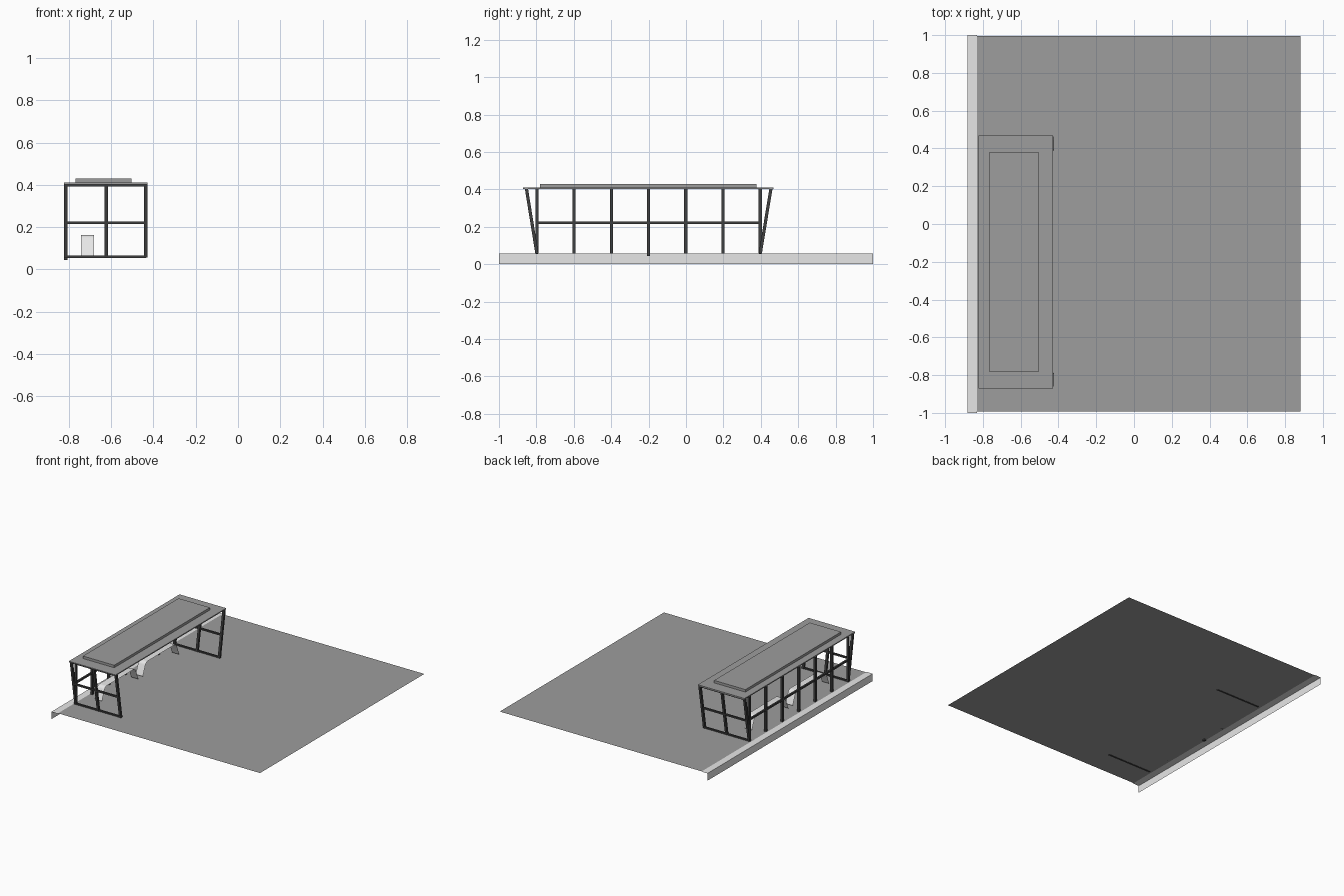
import bpy, bmesh
from mathutils import Vector

cube = bpy.data.objects.get("Cube")
if cube:
    bpy.data.objects.remove(cube, do_unlink=True)


def material(name, level):
    m = bpy.data.materials.new(name)
    m.use_nodes = True
    colour = (level, level, level, 1)
    m.diffuse_color = colour
    m.node_tree.nodes["Principled BSDF"].inputs["Base Color"].default_value = colour
    return m


PALE = material("pale grey", 0.8)
GREY = material("mid grey", 0.34)
DARK = material("dark grey", 0.05)


def finish(name, bm, mat):
    bmesh.ops.recalc_face_normals(bm, faces=bm.faces)
    mesh = bpy.data.meshes.new(name)
    bm.to_mesh(mesh)
    bm.free()
    mesh.materials.append(mat)
    ob = bpy.data.objects.new(name, mesh)
    bpy.context.collection.objects.link(ob)
    return ob


def box(name, lo, hi, mat):
    bm = bmesh.new()
    bmesh.ops.create_cube(bm, size=1)
    lo, hi = Vector(lo), Vector(hi)
    for v in bm.verts:
        v.co = (lo + hi) / 2 + v.co * (hi - lo)
    return finish(name, bm, mat)


def post(name, foot, head, width=0.017):
    """Square post with level ends, leaning from foot to head."""
    bm = bmesh.new()
    bmesh.ops.create_cube(bm, size=1)
    for v in bm.verts:
        end = Vector(head if v.co.z > 0 else foot)
        v.co = end + Vector((v.co.x, v.co.y, 0)) * width
    return finish(name, bm, DARK)


def strip(name, points, axis, length, mat, flip=False):
    """Open sheet: a polyline swept along an axis."""
    bm = bmesh.new()
    verts = [bm.verts.new(p) for p in points]
    edges = [bm.edges.new(pair) for pair in zip(verts, verts[1:])]
    out = bmesh.ops.extrude_edge_only(bm, edges=edges)
    moved = [g for g in out["geom"] if isinstance(g, bmesh.types.BMVert)]
    bmesh.ops.translate(bm, verts=moved, vec=Vector(axis) * length)
    ob = finish(name, bm, mat)
    # outward (upward) normals on the open sheet
    if sum(p.normal.z * p.area for p in ob.data.polygons) < 0:
        ob.data.flip_normals()
    return ob


GROUND = 0.056
BACK, MID, FRONT = -0.815, -0.624, -0.436      # frame lines across the depth
NEAR, FAR = -0.797, 0.397                      # feet of the two end frames
ROOF = 0.403

# Paving sheet and the L-shaped kerb along its edge
strip("paving", [(-0.83, -0.993, GROUND), (0.882, -0.993, GROUND)], (0, 1, 0), 1.988, GREY)
strip("kerb", [(-0.882, -1, 0), (-0.882, -1, GROUND), (-0.83, -1, GROUND)], (0, 1, 0), 2, PALE)

# Roof slab with a raised cap
box("roof_slab", (-0.823, -0.872, ROOF), (-0.428, 0.468, 0.411), GREY)
box("roof_cap", (-0.768, -0.78, 0.411), (-0.503, 0.378, 0.43), GREY)

# Upright back wall posts and their rail; the middle post is set into the paving
count = 7
for i in range(count):
    y = NEAR + (FAR - NEAR) * i / (count - 1)
    foot = 0.044 if i == count // 2 else GROUND
    post(f"back_post_{i + 1}", (BACK, y, foot), (BACK, y, ROOF))
box("back_rail", (BACK - 0.007, NEAR, 0.215), (BACK + 0.007, FAR, 0.228), DARK)

# End frames leaning outwards
for side, foot_y, lean in (("front", NEAR, -0.056), ("rear", FAR, 0.057)):
    for label, x in (("back", BACK), ("middle", MID), ("open", FRONT)):
        post(f"{side}_{label}_post", (x, foot_y, GROUND), (x, foot_y + lean, ROOF))
    for label, z in (("bottom", 0.060), ("middle", 0.2215), ("top", 0.399)):
        y = foot_y + lean * (z - GROUND) / (ROOF - GROUND)
        box(f"{side}_{label}_rail", (BACK, y - 0.007, z - 0.006),
            (FRONT, y + 0.007, z + 0.006), DARK)

# Two arched sheet benches with rounded shoulders
for label, start in (("front", -0.674), ("rear", -0.179)):
    profile = [(0, 0.067), (0.038, 0.163), (0.403, 0.163), (0.441, 0.067)]
    bench = strip(f"{label}_bench", [(-0.742, start + y, z) for y, z in profile],
                  (1, 0, 0), 0.061, PALE)
    bm = bmesh.new()
    bm.from_mesh(bench.data)
    creases = [e for e in bm.edges if len(e.link_faces) == 2]
    bmesh.ops.bevel(bm, geom=creases, offset=0.022, segments=5, profile=0.5, affect='EDGES')
    bm.to_mesh(bench.data)
    bm.free()
    bpy.ops.object.select_all(action='DESELECT')
    bench.select_set(True)
    bpy.context.view_layer.objects.active = bench
    bpy.ops.object.shade_smooth_by_angle()
